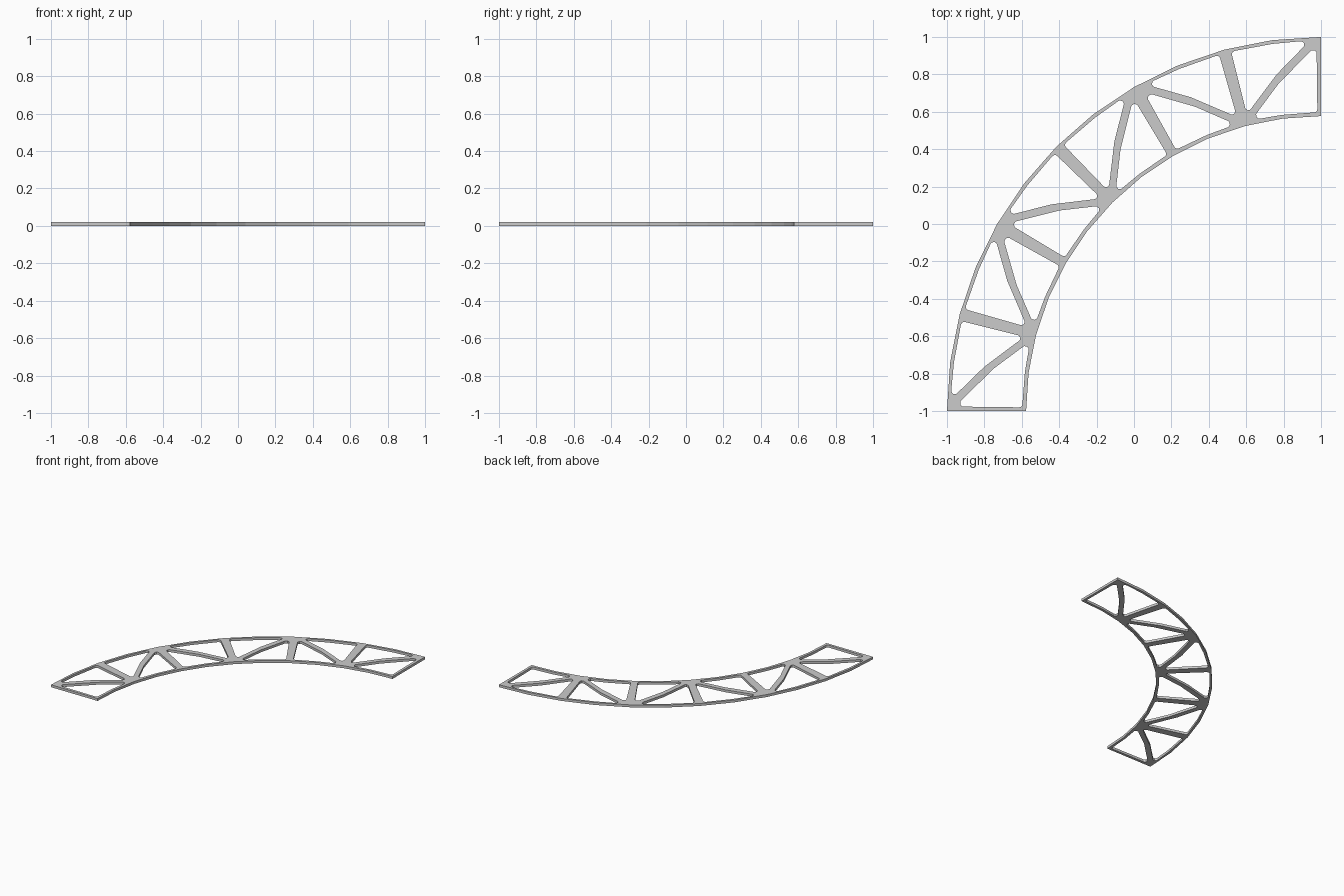
import bpy, bmesh
from math import sin, cos, radians
from mathutils import Vector

if "Cube" in bpy.data.objects:
    bpy.data.objects.remove(bpy.data.objects["Cube"])

R_OUT, R_IN = 2.0, 1.577          # arc radii about (1, -1)
STEP = radians(15)                # angle of one truss bay
L = STEP * (R_OUT + R_IN) / 2     # bay length on the mid radius
CHORD, POST, DIAG, END = 0.02, 0.03, 0.02, 0.022
THICK, FILLET, ARC = 0.02, 0.018, 4


def bend(u, v):
    """Wrap flat truss coordinates (length, radius) onto the quarter arc."""
    a = u / L * STEP
    return (1 - v * sin(a), -1 + v * cos(a), 0, 1)


def rounded(tri):
    """Fillet the corners of a triangle and split edges at mid bay."""
    pts = []
    for i, p in enumerate(tri):
        d0 = (tri[i - 1] - p).normalized()
        d1 = (tri[(i + 1) % 3] - p).normalized()
        half = d0.angle(d1) / 2
        c = p + (d0 + d1).normalized() * FILLET / sin(half)
        t = FILLET * cos(half) / sin(half)
        a, b = p + d0 * t - c, p + d1 * t - c
        for k in range(ARC + 1):
            pts.append(c + a.lerp(b, k / ARC).normalized() * FILLET)
    out = []
    for i, p in enumerate(pts):
        q = pts[(i + 1) % len(pts)]
        out.append(p)
        if (p.x - L / 2) * (q.x - L / 2) < 0 and abs(p.x - q.x) > 0.03:
            out.append(p.lerp(q, (L / 2 - p.x) / (q.x - p.x)))
    return out


def bay_holes(w_out, w_in):
    """Two triangular openings of a bay whose diagonal starts at the outer chord."""
    slope = (R_OUT - R_IN) / L
    off = DIAG * (1 + slope ** 2) ** 0.5
    top, bot = R_OUT - CHORD, R_IN + CHORD
    upper = [((R_OUT + off - top) / slope, top), (L - w_in, top),
             (L - w_in, R_OUT + off - slope * (L - w_in))]
    lower = [(w_out, R_OUT - off - slope * w_out), (w_out, bot),
             ((R_OUT - off - bot) / slope, bot)]
    return [rounded([Vector(p) for p in t]) for t in (upper, lower)]


# Outline of the curved frame, twelve straight facets per chord
loops = [[bend(i * L / 2, R_OUT) for i in range(13)] +
         [bend(i * L / 2, R_IN) for i in range(12, -1, -1)]]

# Openings, with the diagonal direction alternating between bays
for bay in range(6):
    w = END if bay in (0, 5) else POST
    for hole in bay_holes(w, POST):
        loops.append([bend((bay * L + p.x) if bay % 2 == 0 else ((bay + 1) * L - p.x), p.y)
                      for p in hole])

# Filled, extruded profile turned into a mesh
curve = bpy.data.curves.new("curved_truss", 'CURVE')
curve.dimensions = '2D'
curve.fill_mode = 'BOTH'
curve.extrude = THICK / 2
for pts in loops:
    s = curve.splines.new('POLY')
    s.points.add(len(pts) - 1)
    for sp, co in zip(s.points, pts):
        sp.co = co
    s.use_cyclic_u = True
    s.use_smooth = False
truss = bpy.data.objects.new("curved_truss", curve)
truss.location.z = THICK / 2
bpy.context.collection.objects.link(truss)
bpy.context.view_layer.objects.active = truss
truss.select_set(True)
bpy.ops.object.convert(target='MESH')

# Weld caps to walls
truss = bpy.context.object
bm = bmesh.new()
bm.from_mesh(truss.data)
bmesh.ops.remove_doubles(bm, verts=bm.verts, dist=1e-5)
bmesh.ops.recalc_face_normals(bm, faces=bm.faces)
bm.to_mesh(truss.data)
bm.free()
